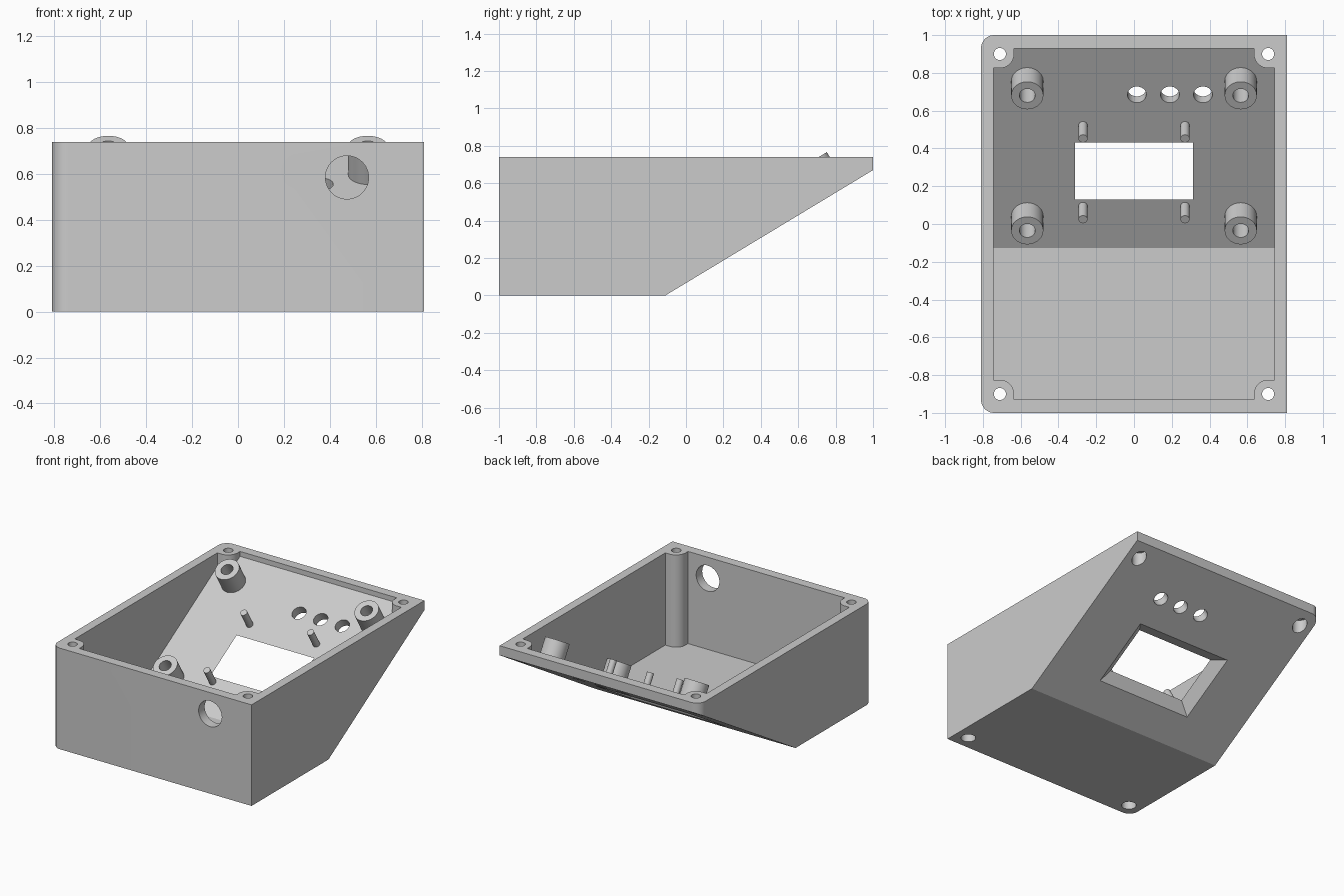
import bpy, bmesh, math
from mathutils import Matrix, Vector

if "Cube" in bpy.data.objects:
    bpy.data.objects.remove(bpy.data.objects["Cube"])

W, L, H = 0.81, 1.0, 0.74          # half width, half length, height
WALL = 0.065
FOLD = -0.11                       # where the flat base turns into the panel
TAN = 0.67 / 1.11
ANGLE = math.atan(TAN)
IFOLD = FOLD - WALL * math.tan(ANGLE / 2)

grey = bpy.data.materials.new("light_grey_plastic")
grey.diffuse_color = (0.6, 0.6, 0.6, 1)
grey.use_nodes = True
grey.node_tree.nodes["Principled BSDF"].inputs["Base Color"].default_value = grey.diffuse_color


def finish(name, bm):
    bmesh.ops.recalc_face_normals(bm, faces=bm.faces)
    me = bpy.data.meshes.new(name)
    bm.to_mesh(me)
    bm.free()
    me.materials.append(grey)
    ob = bpy.data.objects.new(name, me)
    bpy.context.collection.objects.link(ob)
    return ob


def prism(name, pts, lo, hi, axis="z"):
    """Extrude a 2D outline: (x, y) along z, or (y, z) along x."""
    bm = bmesh.new()
    place = (lambda p: (p[0], p[1], lo)) if axis == "z" else (lambda p: (lo, p[0], p[1]))
    step = Vector((0, 0, hi - lo)) if axis == "z" else Vector((hi - lo, 0, 0))
    face = bm.faces.new([bm.verts.new(place(p)) for p in pts])
    new = bmesh.ops.extrude_face_region(bm, geom=[face])["geom"]
    bmesh.ops.translate(bm, vec=step, verts=[v for v in new if isinstance(v, bmesh.types.BMVert)])
    return finish(name, bm)


def rod(name, r, lo, hi, matrix, segs=48):
    """Cylinder between lo and hi on the local z axis of matrix."""
    bm = bmesh.new()
    bmesh.ops.create_cone(bm, cap_ends=True, segments=segs, radius1=r, radius2=r, depth=hi - lo,
                          matrix=matrix @ Matrix.Translation((0, 0, (lo + hi) / 2)))
    return finish(name, bm)


def arc(cx, cy, r, a0, a1, n=12):
    return [(cx + r * math.cos(math.radians(a0 + (a1 - a0) * i / n)),
             cy + r * math.sin(math.radians(a0 + (a1 - a0) * i / n))) for i in range(n + 1)]


def boolean(ob, tool, op="DIFFERENCE"):
    mod = ob.modifiers.new("bool", "BOOLEAN")
    mod.operation, mod.object, mod.solver = op, tool, "EXACT"
    bpy.context.view_layer.objects.active = ob
    bpy.ops.object.modifier_apply(modifier=mod.name)
    bpy.data.objects.remove(tool, do_unlink=True)


def on_panel(x, y):
    """Frame on the inner panel surface, z pointing inward."""
    z = WALL + TAN * (y - IFOLD)
    return Matrix.Translation((x, y, z)) @ Matrix.Rotation(ANGLE, 4, "X")


# Enclosure: wedge profile trimmed by a plan with rounded left corners
shell = prism("enclosure", [(-1.2, 0), (FOLD, 0), (FOLD + H / TAN, H), (-1.2, H)], -1, 1, "x")
R = 0.07
plan = [(W, -L), (W, L)] + arc(R - W, L - R, R, 90, 180) + arc(R - W, R - L, R, 180, 270)
boolean(shell, prism("plan", plan, -0.1, 0.9), "INTERSECT")

# Cavity with the corner screw posts left standing
IX, IY = W - WALL, L - 0.07
cavity = prism("cavity", [(-IY, WALL), (IFOLD, WALL), (IY, WALL + TAN * (IY - IFOLD)),
                          (IY, 0.9), (-IY, 0.9)], -IX, IX, "x")
corners = [(sx, sy) for sx in (-1, 1) for sy in (-1, 1)]
for sx, sy in corners:
    post = arc(0.71, 0.9, 0.075, 180, 270) + [(0.85, 0.825), (0.85, 1.05), (0.635, 1.05)]
    boolean(cavity, prism("post", [(sx * x, sy * y) for x, y in post], -0.1, 1))
boolean(shell, cavity)

# Screw holes with wide head recesses from below
for sx, sy in corners:
    at = Matrix.Translation((sx * 0.71, sy * 0.9, 0))
    boolean(shell, rod("screw_hole", 0.032, -0.1, 1, at, 32))
    boolean(shell, rod("head_recess", 0.05, -0.1, 0.68, at, 32))

# Cable hole through the front wall
boolean(shell, rod("cable_hole", 0.094, -0.1, 0.1,
                   Matrix.Translation((0.475, -0.97, 0.585)) @ Matrix.Rotation(math.pi / 2, 4, "X")))

# Three indicator holes in the panel
for x in (0.015, 0.19, 0.365):
    boolean(shell, rod("indicator_hole", 0.05, -0.15, 0.1, on_panel(x, 0.685)))

# Display window flaring outward
bm = bmesh.new()
for z in (-0.1, 0.03):
    for sx, sy in corners:
        bm.verts.new((sx * (0.313 - 1.1 * z), sy * (0.177 - 1.1 * z), z))
bmesh.ops.convex_hull(bm, input=bm.verts)
bmesh.ops.dissolve_limit(bm, angle_limit=0.02, verts=bm.verts, edges=bm.edges)
bm.transform(on_panel(0, 0.28))
boolean(shell, finish("window", bm))

# Board standoffs and display pins, square to the panel
parts = [shell]
for sx in (-1, 1):
    for y in (0.04, 0.755):
        at = on_panel(sx * 0.565, y)
        standoff = rod("board_standoff", 0.085, -0.01, 0.145, at)
        boolean(standoff, rod("bore", 0.042, -0.05, 0.2, at, 32))
        parts.append(standoff)
    for y in (0.094, 0.522):
        parts.append(rod("display_pin", 0.024, -0.01, 0.135, on_panel(sx * 0.27, y), 24))

# Smooth the round surfaces, keep the edges crisp
bpy.ops.object.select_all(action="DESELECT")
for ob in parts:
    ob.select_set(True)
bpy.context.view_layer.objects.active = shell
bpy.ops.object.shade_smooth_by_angle(angle=math.radians(30))
